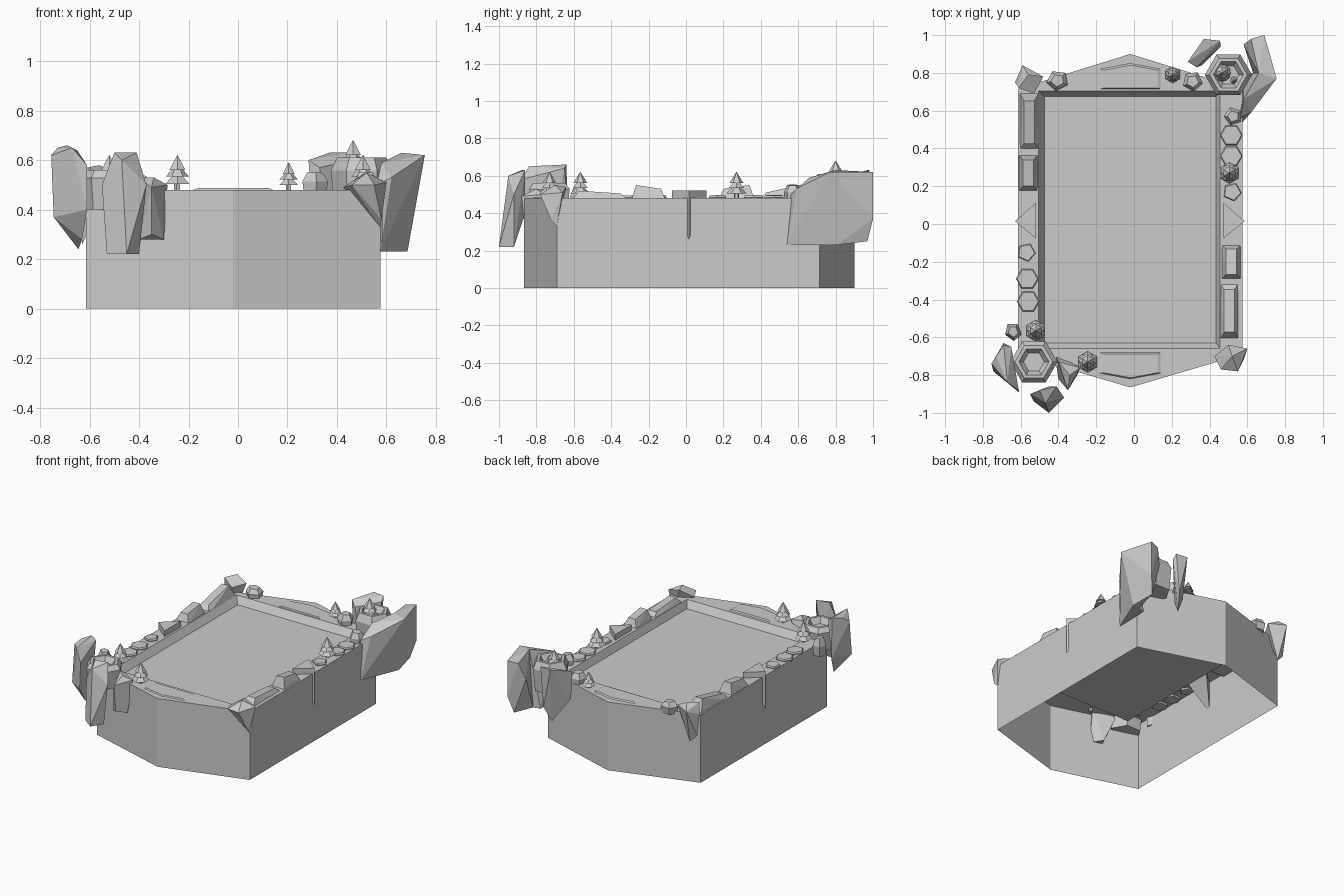
import bpy
import bmesh
import math
import random
from mathutils import Vector

random.seed(4)

default_cube = bpy.data.objects.get("Cube")
if default_cube:
    bpy.data.objects.remove(default_cube, do_unlink=True)

# Single stone grey material
stone = bpy.data.materials.new("stone_grey")
stone.use_nodes = True
grey = (0.6, 0.6, 0.6, 1)
stone.diffuse_color = grey
shader = stone.node_tree.nodes["Principled BSDF"]
shader.inputs["Base Color"].default_value = grey
shader.inputs["Roughness"].default_value = 0.9

RIM = 0.48
FLOOR = 0.43


def finish(name, bm, solid=True):
    """Turn a bmesh into a flat shaded grey object."""
    if solid:
        bmesh.ops.recalc_face_normals(bm, faces=bm.faces)
    mesh = bpy.data.meshes.new(name)
    bm.to_mesh(mesh)
    bm.free()
    mesh.materials.append(stone)
    obj = bpy.data.objects.new(name, mesh)
    bpy.context.collection.objects.link(obj)
    return obj


def ring(bm, points, z):
    return [bm.verts.new((x, y, z)) for x, y in points]


def bridge(bm, lower, upper):
    count = len(lower)
    for i in range(count):
        j = (i + 1) % count
        bm.faces.new((lower[i], lower[j], upper[j], upper[i]))


def polygon(cx, cy, rx, ry, sides, turn=0.0):
    """Rotated polygon whose half extents are rx and ry before turning."""
    spin = math.radians(turn)
    result = []
    for i in range(sides):
        angle = math.tau * (i + 0.5) / sides
        px, py = rx * math.cos(angle), ry * math.sin(angle)
        result.append((cx + px * math.cos(spin) - py * math.sin(spin),
                       cy + px * math.sin(spin) + py * math.cos(spin)))
    return result


def hull(name, points):
    """Faceted rock wrapped round a few corner points."""
    bm = bmesh.new()
    verts = [bm.verts.new(p) for p in points]
    result = bmesh.ops.convex_hull(bm, input=verts)
    loose = [v for v in result["geom_interior"] if isinstance(v, bmesh.types.BMVert)]
    bmesh.ops.delete(bm, geom=loose, context="VERTS")
    bmesh.ops.dissolve_limit(bm, angle_limit=0.05, verts=bm.verts, edges=bm.edges)
    return finish(name, bm)


def rock(name, x, y, rx, ry, turn, bottom, top, sides=5, taper=0.6):
    """Chipped prism: narrow foot, full middle and a slanted smaller cap."""
    middle = bottom + (top - bottom) * 0.6
    slant = random.uniform(-0.25, 0.25) * (top - middle)
    points = []
    for z, scale in ((bottom, 0.85), (middle, 1.0), (top, taper)):
        for px, py in polygon(x, y, rx * scale, ry * scale, sides, turn):
            tilt = slant * (px - x) / rx if z == top else 0
            points.append((px, py, z + tilt))
    return hull(name, points)


def lathe(name, x, y, sides, profile, turn=0.0):
    """Faceted turned shape from (radius, height) pairs, capped at both ends."""
    bm = bmesh.new()
    rings = [ring(bm, polygon(x, y, r, r, sides, turn), z) for r, z in profile]
    for lower, upper in zip(rings, rings[1:]):
        bridge(bm, lower, upper)
    bm.faces.new(rings[0])
    bm.faces.new(rings[-1])
    return finish(name, bm)


# Hollow basin: outer walls, rim, sloped inner lip and sunken floor
bm = bmesh.new()
outline = [(-0.615, -0.69), (-0.02, -0.865), (0.575, -0.69),
           (0.575, 0.715), (-0.02, 0.9), (-0.615, 0.715)]
foot = ring(bm, outline, 0)
edge = ring(bm, outline, RIM)
bridge(bm, foot, edge)
lip = ring(bm, [(-0.505, -0.66), (0.455, -0.66), (0.455, 0.705), (-0.505, 0.705)], RIM)
base = ring(bm, [(-0.475, -0.63), (0.435, -0.63), (0.435, 0.675), (-0.475, 0.675)], FLOOR)
bridge(bm, base, lip)
bm.faces.new(base)
bm.faces.new((edge[0], edge[1], edge[2], lip[1], lip[0]))
bm.faces.new((edge[2], edge[3], lip[2], lip[1]))
bm.faces.new((edge[3], edge[4], edge[5], lip[3], lip[2]))
bm.faces.new((edge[5], edge[0], lip[0], lip[3]))
finish("basin", bm, solid=False)

# Low worn slabs at the middle of the front and back rims
for name, side, inner, outer in (("front_slab", -1, 0.68, 0.82), ("back_slab", 1, 0.715, 0.85)):
    slab = [(-0.18, inner), (0.14, inner), (0.14, outer - 0.03),
            (-0.02, outer), (-0.18, outer - 0.03)]
    points = [(px, side * py, RIM) for px, py in slab]
    points += [(px * 0.9, side * (py * 0.9 + 0.076), RIM + 0.007) for px, py in slab]
    hull(name, points)

# Hexagonal rock crowns at two opposite corners
for name, cx, cy, height in (("front_crown", -0.53, -0.73, 0.08), ("back_crown", 0.5, 0.79, 0.13)):
    lathe(name, cx, cy, 6, [(0.11, 0.4), (0.125, RIM + height * 0.6), (0.1, RIM + height),
                            (0.08, RIM + height), (0.055, RIM + height - 0.04)], 30)

# Tall front rocks leaning against the corner
hull("tall_outer_rock", [
    (-0.755, -0.74, 0.62), (-0.73, -0.7, 0.65), (-0.69, -0.64, 0.66), (-0.65, -0.65, 0.64),
    (-0.61, -0.88, 0.58), (-0.67, -0.84, 0.65), (-0.745, -0.78, 0.37), (-0.61, -0.89, 0.4),
    (-0.69, -0.63, 0.38), (-0.645, -0.72, 0.24), (-0.63, -0.8, 0.28)])
hull("tall_front_rock", [
    (-0.5, -0.88, 0.63), (-0.41, -0.86, 0.63), (-0.55, -0.9, 0.5), (-0.37, -0.92, 0.5),
    (-0.47, -0.95, 0.6), (-0.53, -0.94, 0.22), (-0.4, -0.92, 0.22), (-0.45, -1, 0.22),
    (-0.45, -0.86, 0.4)])
hull("short_front_rock", [
    (-0.4, -0.73, 0.53), (-0.34, -0.8, 0.53), (-0.42, -0.69, 0.45), (-0.285, -0.76, 0.5),
    (-0.35, -0.88, 0.49), (-0.4, -0.82, 0.28), (-0.3, -0.8, 0.28), (-0.35, -0.86, 0.3),
    (-0.35, -0.72, 0.28)])

# Bent slab of rock wrapped round the back corner, made of two blocks
hull("back_wing", [
    (0.62, 0.98, 0.61), (0.69, 1, 0.62), (0.755, 0.77, 0.62), (0.66, 0.8, 0.63),
    (0.63, 0.8, 0.23), (0.685, 0.81, 0.23), (0.69, 1, 0.37), (0.66, 0.97, 0.25),
    (0.58, 0.95, 0.5)])
hull("side_wing", [
    (0.755, 0.77, 0.62), (0.66, 0.8, 0.63), (0.58, 0.66, 0.59), (0.62, 0.59, 0.53),
    (0.56, 0.56, 0.5), (0.575, 0.54, 0.23), (0.685, 0.81, 0.23), (0.58, 0.79, 0.23)])
hull("back_rock", [
    (0.285, 0.86, 0.6), (0.37, 0.98, 0.63), (0.455, 0.97, 0.63), (0.46, 0.94, 0.6),
    (0.33, 0.83, 0.57), (0.3, 0.85, 0.4), (0.4, 0.92, 0.24), (0.43, 0.97, 0.35),
    (0.36, 0.84, 0.35)])
hull("front_corner_rock", [
    (0.425, -0.7, 0.49), (0.5, -0.64, 0.54), (0.6, -0.66, 0.51), (0.55, -0.78, 0.5),
    (0.46, -0.77, 0.5), (0.52, -0.7, 0.55), (0.575, -0.69, 0.33), (0.58, -0.72, 0.36)])
hull("back_corner_rock", [
    (-0.63, 0.75, 0.5), (-0.59, 0.84, 0.54), (-0.48, 0.78, 0.54), (-0.53, 0.69, 0.53),
    (-0.61, 0.72, 0.57), (-0.56, 0.79, 0.58), (-0.62, 0.76, 0.35), (-0.57, 0.77, 0.3)])

# Three sided spikes hanging over both long walls
for name, flip, shift in (("right_spike", 1, 0), ("left_spike", -1, 0.045)):
    hull(name, [(flip * (px + shift), py, pz) for px, py, pz in (
        (0.475, 0.11, 0.52), (0.475, -0.075, 0.52), (0.585, 0.015, 0.52),
        (0.475, 0.11, RIM), (0.475, -0.075, RIM), (0.585, 0.015, 0.26))])

# Long wedge boulders along the rims: x, y, half width, half length, end heights
for name, x, y, w, l, front, back in (
        ("left_long_boulder", -0.555, 0.54, 0.055, 0.16, 0.51, 0.56),
        ("left_short_boulder", -0.56, 0.27, 0.055, 0.1, 0.53, 0.55),
        ("right_short_boulder", 0.515, -0.2, 0.055, 0.095, 0.55, 0.53),
        ("right_long_boulder", 0.505, -0.46, 0.055, 0.16, 0.52, 0.505)):
    points = []
    for sx in (-1, 1):
        for sy, top in ((-1, front), (1, back)):
            points.append((x + sx * w, y + sy * l, RIM - 0.02))
            points.append((x + sx * w * 0.5, y + sy * l * 0.7, top))
    hull(name, points)

# Small rocks: x, y, half sizes, turn, bottom, top, sides
for name, x, y, rx, ry, turn, low, high, sides in (
        ("left_pebble", -0.64, -0.57, 0.045, 0.05, 20, 0.42, 0.54, 5),
        ("back_left_pebble", -0.405, 0.76, 0.06, 0.055, 10, 0.46, 0.54, 5),
        ("back_right_pebble", 0.31, 0.755, 0.055, 0.055, 25, 0.46, 0.55, 5),
        ("right_pebble", 0.525, 0.57, 0.05, 0.05, 0, 0.46, 0.55, 5)):
    rock(name, x, y, rx, ry, turn, low, high, sides)

# Flat paving stones set into the rims
for name, x, y, size, sides in (
        ("left_stone_front", -0.56, -0.41, 0.06, 6),
        ("left_stone_middle", -0.565, -0.29, 0.06, 6),
        ("left_stone_back", -0.57, -0.15, 0.05, 5),
        ("right_stone_front", 0.52, 0.17, 0.05, 5),
        ("right_stone_middle", 0.515, 0.36, 0.06, 6),
        ("right_stone_back", 0.515, 0.47, 0.06, 6)):
    rock(name, x, y, size, size, 30, RIM - 0.01, RIM + 0.015, sides, 0.9)

# Little fir trees: trunk with three stacked cones
for i, (x, y, z, size) in enumerate((
        (-0.245, -0.73, RIM, 0.14), (-0.52, -0.565, RIM, 0.14), (0.205, 0.79, RIM, 0.11),
        (0.505, 0.27, RIM, 0.14), (0.465, 0.8, 0.54, 0.14), (0.53, 0.76, 0.54, 0.07))):
    lathe(f"tree_trunk_{i}", x, y, 5, [(size * 0.1, z - 0.02), (size * 0.1, z + size * 0.3)])
    for tier, (radius, low, high) in enumerate(((0.4, 0.17, 0.55), (0.34, 0.38, 0.75), (0.26, 0.58, 1))):
        lathe(f"tree_tier_{i}_{tier}", x, y, 6,
              [(size * radius, z + size * low), (size * 0.01, z + size * high)], tier * 30)
